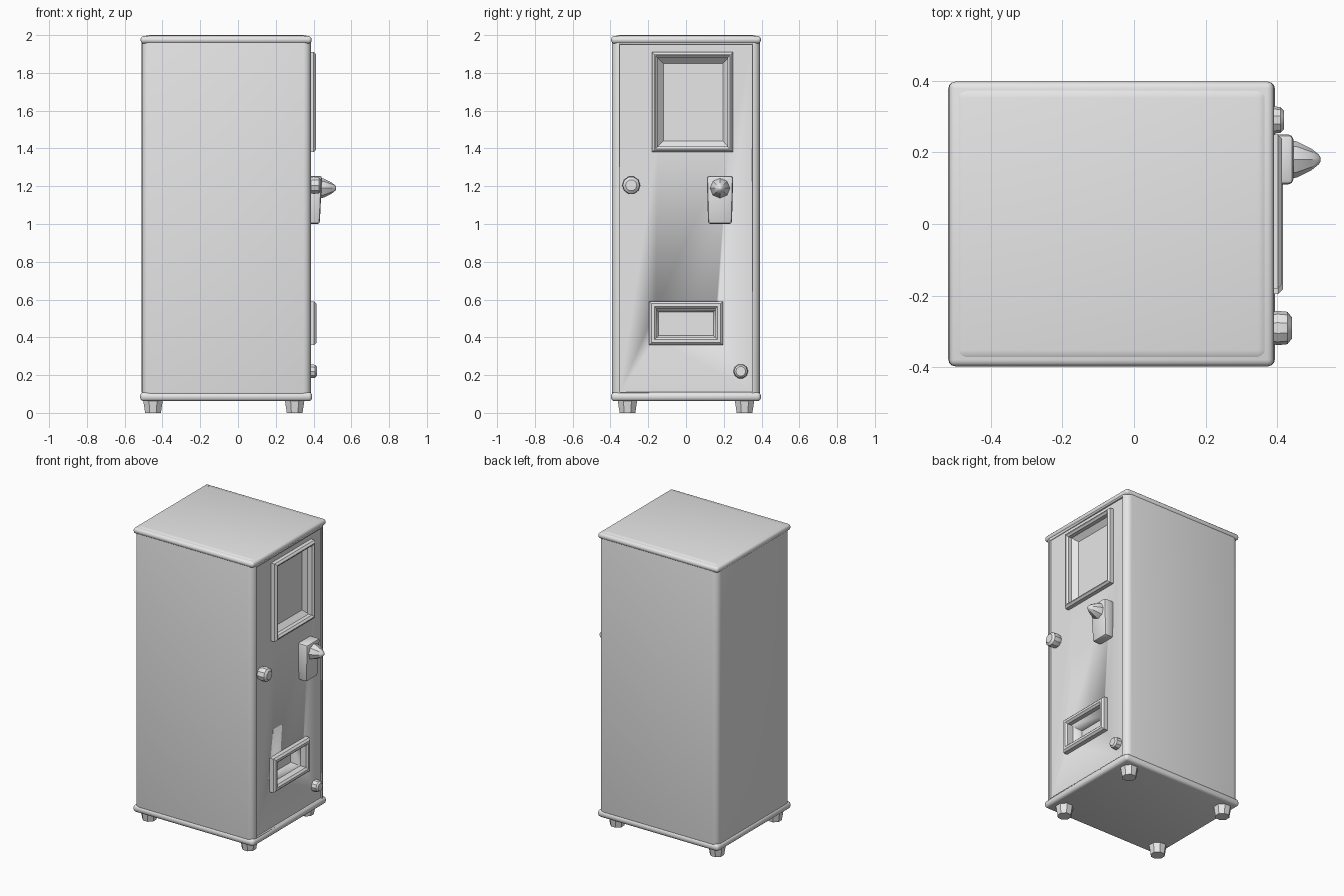
import bpy, bmesh
from math import radians, pi
from mathutils import Matrix, Vector

cube = bpy.data.objects.get("Cube")
if cube:
    bpy.data.objects.remove(cube, do_unlink=True)

grey = bpy.data.materials.new("light grey")
grey.use_nodes = True
grey.diffuse_color = (0.8, 0.8, 0.8, 1)
grey.node_tree.nodes["Principled BSDF"].inputs["Base Color"].default_value = (0.8, 0.8, 0.8, 1)


def finish(name, bm):
    """Turn a bmesh into a smooth shaded grey object."""
    bmesh.ops.recalc_face_normals(bm, faces=bm.faces)
    mesh = bpy.data.meshes.new(name)
    bm.to_mesh(mesh)
    bm.free()
    obj = bpy.data.objects.new(name, mesh)
    bpy.context.collection.objects.link(obj)
    mesh.materials.append(grey)
    bpy.ops.object.select_all(action="DESELECT")
    obj.select_set(True)
    bpy.context.view_layer.objects.active = obj
    bpy.ops.object.shade_smooth_by_angle(angle=radians(35))
    return obj


def box_mesh(lo, hi, bevel=0.0, segments=3):
    lo, hi = Vector(lo), Vector(hi)
    bm = bmesh.new()
    bmesh.ops.create_cube(bm, size=1, matrix=Matrix.Translation((lo + hi) / 2) @ Matrix.Diagonal((*(hi - lo), 1)))
    if bevel:
        bmesh.ops.bevel(bm, geom=bm.edges[:], offset=bevel, segments=segments, profile=0.5, affect="EDGES")
    return bm


def rect(bm, x, y0, y1, z0, z1):
    return [bm.verts.new((x, y, z)) for y, z in ((y0, z0), (y1, z0), (y1, z1), (y0, z1))]


def recess_cutter(name, y0, y1, z0, z1, depth, slope):
    """Tapered block that sinks a pocket into the front panel."""
    bm = bmesh.new()
    outer = rect(bm, 0.5, y0, y1, z0, z1)
    rim = rect(bm, 0.375, y0, y1, z0, z1)
    floor = rect(bm, 0.375 - depth, y0 + slope, y1 - slope, z0 + slope, z1 - slope)
    for a, b in ((outer, rim), (rim, floor)):
        for i in range(4):
            j = (i + 1) % 4
            bm.faces.new((a[i], a[j], b[j], b[i]))
    bm.faces.new(outer)
    bm.faces.new(floor)
    return finish(name, bm)


def frame(name, y0, y1, z0, z1, width, x_front):
    """Raised surround with a softened front lip."""
    bm = bmesh.new()
    e = 0.012
    loops = [rect(bm, x, y0 + d, y1 - d, z0 + d, z1 - d)
             for x, d in ((0.36, 0), (x_front - e, 0), (x_front, e),
                          (x_front, width - e), (x_front - e, width), (0.36, width))]
    for a, b in zip(loops, loops[1:] + loops[:1]):
        for i in range(4):
            j = (i + 1) % 4
            bm.faces.new((a[i], a[j], b[j], b[i]))
    return finish(name, bm)


def knob(name, y, z, rings, sides=10):
    """Turned part along x; rings are (x, radius)."""
    bm = bmesh.new()
    for (xa, ra), (xb, rb) in zip(rings, rings[1:]):
        bmesh.ops.create_cone(bm, cap_ends=False, segments=sides, radius1=ra, radius2=rb, depth=xb - xa,
                              matrix=Matrix.Translation(((xa + xb) / 2, y, z)) @ Matrix.Rotation(pi / 2, 4, "Y"))
    bmesh.ops.remove_doubles(bm, verts=bm.verts, dist=0.0005)
    bmesh.ops.holes_fill(bm, edges=bm.edges, sides=sides)
    return finish(name, bm)


# Cabinet with a shallow sunken panel and two pockets
cabinet = finish("cabinet", box_mesh((-0.51, -0.392, 0.07), (0.386, 0.392, 2.0), 0.04, 4))
cutters = [
    finish("panel_cutter", box_mesh((0.375, -0.35, 0.11), (0.5, 0.35, 1.95))),
    recess_cutter("window_cutter", -0.15, 0.225, 1.41, 1.88, 0.03, 0.03),
    recess_cutter("tray_cutter", -0.16, 0.16, 0.395, 0.55, 0.08, 0.015),
]
for cutter in cutters:
    bpy.context.view_layer.objects.active = cabinet
    mod = cabinet.modifiers.new("cut", "BOOLEAN")
    mod.object = cutter
    mod.solver = "EXACT"
    bpy.ops.object.modifier_apply(modifier=mod.name)
    bpy.data.objects.remove(cutter, do_unlink=True)

# Rolled rims round the bottom and the top
finish("base_rim", box_mesh((-0.518, -0.397, 0.062), (0.393, 0.397, 0.11), 0.02))
finish("top_rim", box_mesh((-0.516, -0.397, 1.955), (0.39, 0.397, 1.995), 0.018))

# Window and delivery tray surrounds
frame("window_frame", -0.18, 0.25, 1.38, 1.91, 0.03, 0.413)
frame("tray_frame", -0.195, 0.195, 0.36, 0.59, 0.04, 0.415)

# Coin box, narrowing towards its lower end
bm = box_mesh((0.365, 0.11, 1.0), (0.445, 0.25, 1.255))
for v in bm.verts:
    if v.co.z < 1.1:
        v.co.y = 0.18 + (v.co.y - 0.18) * 0.9
        if v.co.x > 0.4:
            v.co.x -= 0.012
bmesh.ops.bevel(bm, geom=bm.edges[:], offset=0.014, segments=2, profile=0.5, affect="EDGES")
finish("coin_box", bm)

# Pointed coin handle, door lock and return button
knob("coin_handle", 0.18, 1.19, ((0.43, 0.055), (0.455, 0.05), (0.495, 0.03), (0.515, 0.014), (0.52, 0.006)), 8)
knob("door_lock", -0.29, 1.205, ((0.365, 0.04), (0.4, 0.048), (0.428, 0.045), (0.44, 0.03)))
knob("return_button", 0.29, 0.22, ((0.365, 0.04), (0.408, 0.036), (0.418, 0.026)))

# Stubby feet, wider at the top
for x, side in ((-0.45, "rear"), (0.3, "front")):
    for y, hand in ((-0.31, "right"), (0.31, "left")):
        bm = bmesh.new()
        bmesh.ops.create_cone(bm, cap_ends=True, segments=8, radius1=0.045, radius2=0.06, depth=0.09,
                              matrix=Matrix.Translation((x, y, 0.045)) @ Matrix.Rotation(pi / 8, 4, "Z"))
        finish(f"{side}_{hand}_foot", bm)
